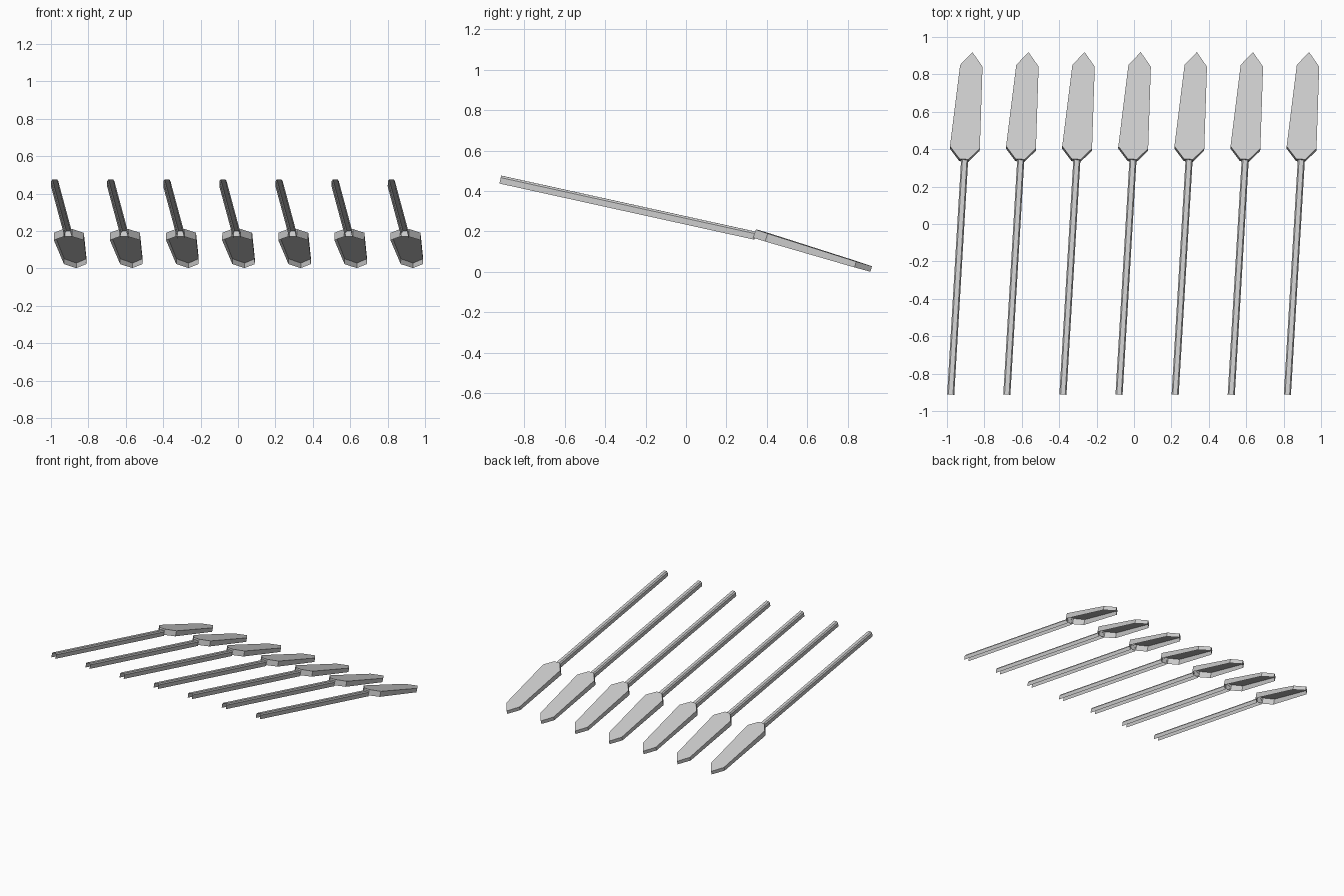
import bpy, math
from mathutils import Matrix, Vector

if "Cube" in bpy.data.objects:
    bpy.data.objects.remove(bpy.data.objects["Cube"])

grey = bpy.data.materials.new("light grey")
grey.diffuse_color = (0.6, 0.6, 0.6, 1)
grey.use_nodes = True
grey.node_tree.nodes["Principled BSDF"].inputs["Base Color"].default_value = grey.diffuse_color


def make_part(name, verts, faces, origin, pitch, yaw):
    """Flat-faced part built along local +y, pitched downwards and turned."""
    mesh = bpy.data.meshes.new(name)
    mesh.from_pydata(verts, [], faces)
    rot = Matrix.Rotation(math.radians(-yaw), 4, 'Z') @ Matrix.Rotation(math.radians(-pitch), 4, 'X')
    mesh.transform(Matrix.Translation(Vector(origin)) @ rot)
    mesh.materials.append(grey)
    obj = bpy.data.objects.new(name, mesh)
    bpy.context.collection.objects.link(obj)


# blade: half outline from neck to tip, mirrored, with a skirt open underneath
half = [(0.024, 0.0), (0.080, 0.066), (0.060, 0.525), (0.0, 0.602)]
outline = half + [(-x, y) for x, y in reversed(half[:-1])]
n = len(outline)
blade_verts = [(x, y, 0) for x, y in outline]
blade_verts += [(x, y, -0.043 + 0.015 * y / 0.602) for x, y in outline]
blade_faces = [tuple(range(n))]
blade_faces += [(i, i + n, (i + 1) % n + n, (i + 1) % n) for i in range(n)]

# shaft: chamfered channel, open underneath
profile = [(-0.019, -0.040), (-0.019, -0.010), (-0.012, 0), (0.012, 0), (0.019, -0.010), (0.019, -0.040)]
m = len(profile)
length = 1.29
shaft_verts = [(x, y, z) for y in (0, length) for x, z in profile]
shaft_faces = [(i, i + 1, i + 1 + m, i + m) for i in range(m - 1)]

# row of seven
for k in range(7):
    x = -0.9 + 0.3 * k
    make_part(f"blade_{k + 1}", blade_verts, blade_faces, (x - 0.009, 0.347, 0.21), 17.6, 4.5)
    make_part(f"shaft_{k + 1}", shaft_verts, shaft_faces, (x - 0.080, -0.912, 0.476), 12.4, 3.4)
